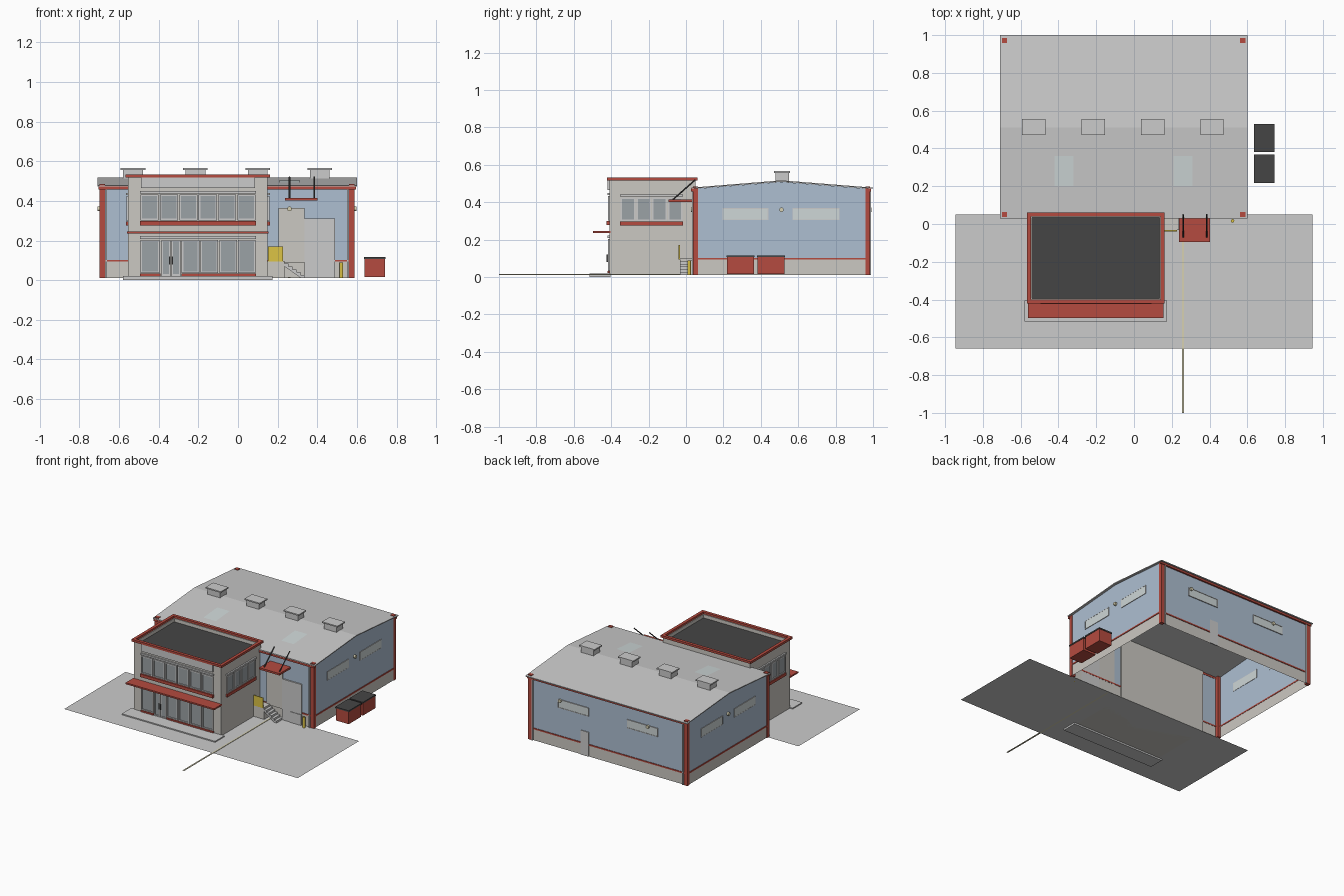
import bpy, bmesh, math
from mathutils import Vector

if "Cube" in bpy.data.objects:
    bpy.data.objects.remove(bpy.data.objects["Cube"])


def mat(name, r, g, b):
    m = bpy.data.materials.new(name)
    m.diffuse_color = (r, g, b, 1)
    m.use_nodes = True
    m.node_tree.nodes["Principled BSDF"].inputs["Base Color"].default_value = m.diffuse_color
    return m


RED = mat("red", .46, .07, .05)
BLUE = mat("pale_blue", .42, .52, .64)
BEIGE = mat("beige", .60, .58, .54)
DARK = mat("dark", .06, .06, .06)
YELLOW = mat("yellow", .72, .55, .06)
GLASS = mat("glass", .33, .36, .38)
PALE = mat("pale_glass", .62, .68, .68)
CREAM = mat("cream", .68, .64, .45)


def finish(name, bm, m=None):
    bmesh.ops.recalc_face_normals(bm, faces=bm.faces)
    me = bpy.data.meshes.new(name)
    bm.to_mesh(me)
    bm.free()
    ob = bpy.data.objects.new(name, me)
    bpy.context.collection.objects.link(ob)
    if m:
        me.materials.append(m)
    return ob


# one object from any number of (x0, x1, y0, y1, z0, z1) boxes
def boxes(name, m, *bs):
    bm = bmesh.new()
    for x0, x1, y0, y1, z0, z1 in bs:
        vs = bmesh.ops.create_cube(bm, size=1)["verts"]
        for v in vs:
            v.co = ((x0 + x1) / 2 + v.co.x * (x1 - x0), (y0 + y1) / 2 + v.co.y * (y1 - y0),
                    (z0 + z1) / 2 + v.co.z * (z1 - z0))
    return finish(name, bm, m)


# closed profile of 3D points pushed along a vector
def prism(name, m, pts, vec):
    bm = bmesh.new()
    f = bm.faces.new([bm.verts.new(p) for p in pts])
    r = bmesh.ops.extrude_face_region(bm, geom=[f])
    for e in r["geom"]:
        if isinstance(e, bmesh.types.BMVert):
            e.co += Vector(vec)
    return finish(name, bm, m)


def sheet(name, m, *quads):
    bm = bmesh.new()
    for q in quads:
        bm.faces.new([bm.verts.new(p) for p in q])
    return finish(name, bm, m)


def ring(x0, x1, y0, y1, z0, z1, w):
    return [(x0, x1, y0, y0 + w, z0, z1), (x0, x1, y1 - w, y1, z0, z1),
            (x0, x0 + w, y0 + w, y1 - w, z0, z1), (x1 - w, x1, y0 + w, y1 - w, z0, z1)]


def rod(name, m, a, b, r, n=8):
    a, b = Vector(a), Vector(b)
    bm = bmesh.new()
    bmesh.ops.create_cone(bm, cap_ends=True, segments=n, radius1=r, radius2=r, depth=(b - a).length)
    ob = finish(name, bm, m)
    ob.location = (a + b) / 2
    ob.rotation_euler = (b - a).to_track_quat('Z', 'Y').to_euler()
    return ob


# framed panes on a wall; axis "y" = wall facing along y at position p, s = outward sign
def window_row(name, axis, p, s, spans, z0, z1, w=.008, d=.008, glass=GLASS):
    frames, panes = [], []

    def put(lst, a, b, c, e, dep):
        lo, hi = sorted((p - s * .002, p + s * dep))
        lst.append((a, b, lo, hi, c, e) if axis == "y" else (lo, hi, a, b, c, e))
    for a, b in spans:
        put(frames, a, b, z0, z0 + w, d)
        put(frames, a, b, z1 - w, z1, d)
        put(frames, a, a + w, z0 + w, z1 - w, d)
        put(frames, b - w, b, z0 + w, z1 - w, d)
        put(panes, a + w, b - w, z0 + w, z1 - w, .003)
    boxes(name + "_frames", None, *frames)
    boxes(name + "_glass", glass, *panes)


def split(a, b, n, gap=.006):
    s = (b - a) / n
    return [(a + i * s + gap / 2, a + (i + 1) * s - gap / 2) for i in range(n)]


G = .012
# ground apron and painted line
sheet("ground", None, [(-.945, -.66, G), (.945, -.66, G), (.945, .05, G), (-.945, .05, G)])
boxes("ground_line", CREAM, (.253, .264, -1, .04, G, G + .003))

# warehouse walls, open below
X0, X1, Y0, Y1, YM = -.695, .585, .042, .978, .51


def band(name, m, z0, z1, zr=None):
    qs = [[(X0, y, z0), (X1, y, z0), (X1, y, z1), (X0, y, z1)] for y in (Y0, Y1)]
    for x in (X0, X1):
        q = [(x, Y0, z0), (x, Y1, z0), (x, Y1, z1)]
        qs.append(q + ([(x, YM, zr)] if zr else []) + [(x, Y0, z1)])
    sheet(name, m, *qs)


band("warehouse_plinth", BEIGE, G, .095)
band("warehouse_wall", BLUE, .095, .472, .509)
boxes("warehouse_belt", RED, *ring(X0 - .004, X1 + .004, Y0 - .004, Y1 + .004, .093, .103, .006))
boxes("corner_columns", RED, *[(x - .014, x + .014, y - .013, y + .013, G, .485)
                              for x in (-.686, .575) for y in (.05, .972)])
boxes("downpipes", None, *[(x - .004, x + .004, y - .004, y + .004, G, .46)
                          for x in (-.665, .554) for y in (.036, .984)])

# roof, eaves, skylights and vents
prism("warehouse_roof", None, [(-.71, .03, .472), (-.71, YM, .51), (-.71, 1, .472),
                               (-.71, 1, .478), (-.71, YM, .517), (-.71, .03, .478)], (1.31, 0, 0))
boxes("eaves_trim", RED, (-.705, .595, .028, .044, .458, .472), (-.705, .595, .976, .99, .458, .472))


def slope(y):
    return .4795 + (y - .03) / .48 * .039


sheet("skylights", PALE, *[[(x, .2, slope(.2)), (x + .1, .2, slope(.2)),
                            (x + .1, .36, slope(.36)), (x, .36, slope(.36))] for x in (-.42, .21)])
VX = (-.53, -.215, .10, .413)
boxes("vent_bodies", None, *[(x - .05, x + .05, .478, .55, .5, .557) for x in VX])
boxes("vent_caps", None, *[(x - .062, x + .062, .47, .557, .557, .566) for x in VX])

# warehouse windows and lamps
for i, (x, s) in enumerate(((X0, -1), (X1, 1))):
    window_row(f"side_windows_{i}", "x", x, s, [(.195, .44), (.57, .82)], .305, .368, .003, .004, PALE)
window_row("rear_windows", "y", Y1, 1, [(.10, .35), (-.46, -.21)], .305, .368, .004, .006, PALE)
for i, (a, d) in enumerate((((X1, .51, .36), (1, 0)), ((X0, .51, .36), (-1, 0)), ((.26, .04, .36), (0, -1)),
                            ((.33, Y1, .36), (0, 1)), ((-.38, Y1, .36), (0, 1)))):
    rod(f"wall_lamp_{i}", CREAM, a, (a[0] + .014 * d[0], a[1] + .014 * d[1], a[2]), .012, 12)
boxes("rear_door", None, (.10, .165, Y1 - .002, Y1 + .005, G, .19))

# office block
boxes("office_walls", BEIGE, (-.555, .15, -.41, .05, G, .487))
boxes("office_parapet", BEIGE, *ring(-.555, .15, -.41, .05, .487, .518, .015))
boxes("office_roof", DARK, (-.54, .135, -.395, .035, .487, .493))
boxes("parapet_cap", RED, *ring(-.567, .162, -.422, .062, .517, .533, .022))
boxes("sign_panel", None, (-.49, .087, -.421, -.409, .465, .519))
boxes("front_step", None, (-.58, .175, -.515, -.405, 0, .02))
boxes("front_canopy", RED, (-.56, .155, -.498, -.405, .235, .246))

# office glazing with sills and heads
window_row("upper_windows", "y", -.41, -1, split(-.495, .092, 6), .302, .432)
boxes("upper_head", None, (-.495, .092, -.42, -.409, .438, .450))
boxes("upper_sill", RED, (-.495, .092, -.424, -.409, .277, .299))
window_row("lower_windows", "y", -.41, -1, [(-.492, -.396)] + split(-.287, .092, 4), .035, .203)
window_row("front_doors", "y", -.41, -1, split(-.388, -.288, 2, .004), .022, .203)
boxes("door_handles", DARK, *[(x - .003, x + .003, -.424, -.416, .08, .12) for x in (-.344, -.332)])
boxes("lower_head", None, (-.495, .092, -.42, -.409, .208, .222))
boxes("lower_sill", RED, (-.495, -.392, -.421, -.409, .022, .033), (-.285, .092, -.421, -.409, .022, .033))
for n, x, s in (("right", .15, 1), ("left", -.555, -1)):
    window_row(n + "_office_windows", "x", x, s, split(-.352, -.015, 4), .299, .425)
    lo, hi = sorted((x - s * .001, x + s * .011))
    boxes(n + "_office_head", None, (lo, hi, -.352, -.015, .43, .441))
    boxes(n + "_office_sill", RED, (lo, hi, -.352, -.015, .275, .297))

# loading entrance: doors, canopy and tie rods
boxes("dock_door", BEIGE, (.205, .335, .034, .043, .09, .365))
boxes("roller_door", None, (.335, .49, .032, .043, G, .31))
boxes("small_door", None, (.40, .49, .028, .033, G, .09))
boxes("dock_canopy", RED, (.237, .402, -.094, .035, .401, .415))
for i, x in enumerate((.26, .385)):
    rod(f"canopy_rod_{i}", DARK, (x, -.07, .414), (x, .05, .52), .004)

# landing, stairs and yellow guard
boxes("landing", BEIGE, (.15, .235, -.033, .042, G, .098))
N, RUN, TOP = 5, .02, .098
rise = (TOP - G) / (N + 1)
pts = [(.235, -.033, TOP)]
for i in range(N):
    pts += [(.235 + i * RUN, -.033, TOP - (i + 1) * rise), (.235 + (i + 1) * RUN, -.033, TOP - (i + 1) * rise)]
pts += [(.235 + N * RUN, -.033, G), (.235 + (N - 1) * RUN, -.033, G), (.235, -.033, TOP - 2 * rise)]
prism("stairs", None, pts, (0, .07, 0))
boxes("landing_guard", YELLOW, (.152, .228, -.039, -.033, .095, .17))

# bollard
rod("bollard", YELLOW, (.522, .017, G), (.522, .017, .088), .009, 12)

# waste containers beside the warehouse
for i, y in enumerate((.217, .38)):
    boxes(f"container_{i}", RED, (.638, .742, y + .003, y + .147, .016, .106))
    boxes(f"container_lid_{i}", DARK, (.635, .745, y, y + .15, .106, .116))
